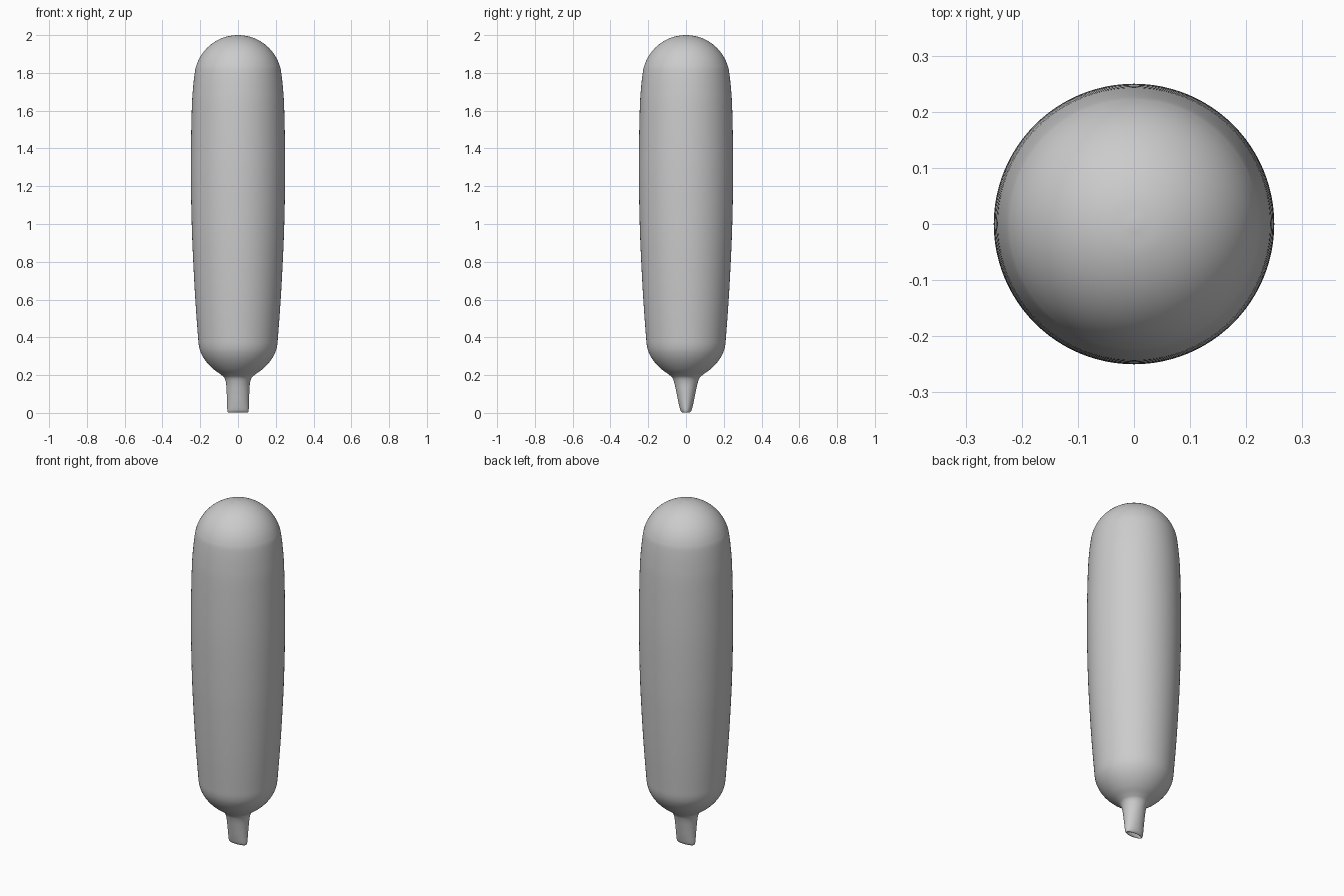
import bpy, bmesh, math

if "Cube" in bpy.data.objects:
    bpy.data.objects.remove(bpy.data.objects["Cube"])

SIDES, STEPS = 96, 6

# Cross-sections from the recessed mouth up to the dome: z, half width x, half width y
sections = [
    (0.050, 0.040, 0.007), (0.022, 0.043, 0.008), (0.008, 0.047, 0.011),
    (0.002, 0.051, 0.018), (0.008, 0.055, 0.026), (0.022, 0.057, 0.032),
    (0.060, 0.058, 0.041), (0.110, 0.060, 0.051), (0.155, 0.063, 0.061),
    (0.185, 0.072, 0.072), (0.203, 0.091, 0.091), (0.230, 0.128, 0.128),
    (0.265, 0.163, 0.163), (0.305, 0.190, 0.190), (0.350, 0.206, 0.206),
    (0.420, 0.213, 0.213), (0.600, 0.226, 0.226), (0.800, 0.237, 0.237),
    (1.000, 0.245, 0.245), (1.300, 0.250, 0.250), (1.600, 0.245, 0.245),
    (1.720, 0.238, 0.238),
]
# Rounded top
for i in range(1, 10):
    a = math.radians(i * 9.7)
    r = 0.231 * math.cos(a)
    sections.append((1.77 + 0.23 * math.sin(a), r, r))


def spline(p0, p1, p2, p3, t):
    return [0.5 * (2*b + (c - a)*t + (2*a - 5*b + 4*c - d)*t*t + (3*b - a - 3*c + d)*t**3)
            for a, b, c, d in zip(p0, p1, p2, p3)]


# Smooth the profile between sections
rows = []
last = len(sections) - 1
for i in range(last):
    pts = [sections[min(max(k, 0), last)] for k in range(i - 1, i + 3)]
    rows += [spline(*pts, s / STEPS) for s in range(STEPS)]
rows.append(sections[-1])

# Loft the balloon skin
bm = bmesh.new()
rings = []
for z, rx, ry in rows:
    rings.append([bm.verts.new((rx * math.cos(2*math.pi*k/SIDES),
                                ry * math.sin(2*math.pi*k/SIDES), z)) for k in range(SIDES)])
for lo, hi in zip(rings, rings[1:]):
    for k in range(SIDES):
        n = (k + 1) % SIDES
        bm.faces.new((lo[k], lo[n], hi[n], hi[k]))
bm.faces.new(rings[0][::-1])
tip = bm.verts.new((0, 0, 2.0))
for k in range(SIDES):
    bm.faces.new((rings[-1][k], rings[-1][(k + 1) % SIDES], tip))
bmesh.ops.recalc_face_normals(bm, faces=bm.faces)
for f in bm.faces:
    f.smooth = True

mesh = bpy.data.meshes.new("balloon_body")
bm.to_mesh(mesh)
bm.free()
body = bpy.data.objects.new("balloon_body", mesh)
bpy.context.collection.objects.link(body)
